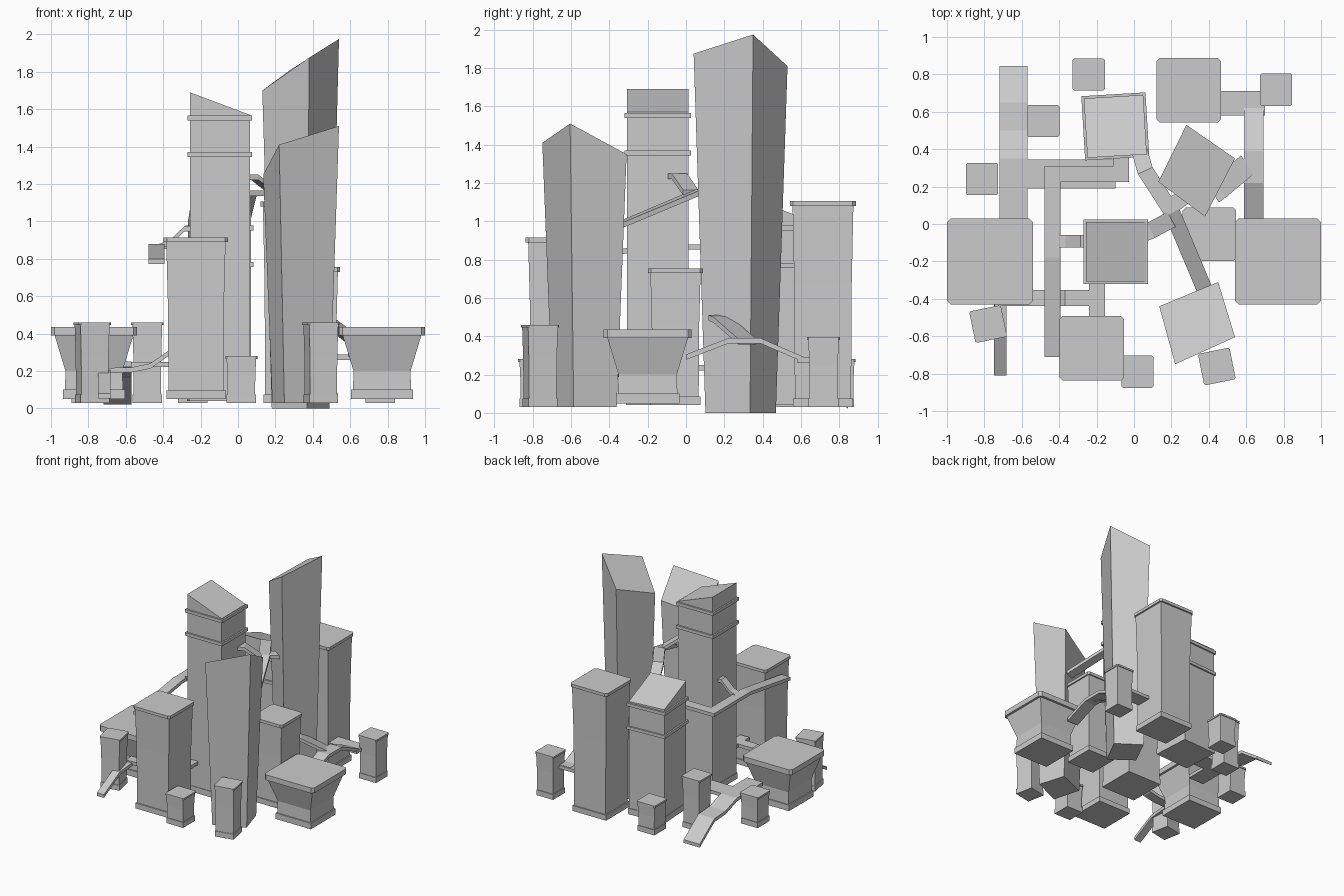
import bpy
from mathutils import Vector, Matrix

if "Cube" in bpy.data.objects:
    bpy.data.objects.remove(bpy.data.objects["Cube"])


def mesh_object(name, verts, faces):
    me = bpy.data.meshes.new(name)
    me.from_pydata(verts, [], faces)
    me.update()
    ob = bpy.data.objects.new(name, me)
    bpy.context.collection.objects.link(ob)
    return ob


def loft(name, rings):
    """Skin a stack of equal-length point rings and close both ends."""
    n = len(rings[0])
    verts = [p for r in rings for p in r]
    faces = [tuple(range(n))[::-1],
             tuple(range(n * (len(rings) - 1), n * len(rings)))]
    for k in range(len(rings) - 1):
        for i in range(n):
            j = (i + 1) % n
            faces.append((k * n + i, k * n + j, (k + 1) * n + j, (k + 1) * n + i))
    return mesh_object(name, verts, faces)


def square(cx, cy, size, z, rot=0.0, chamfer=0.0):
    h, c = size / 2, chamfer
    pts = [(h, h), (-h, h), (-h, -h), (h, -h)]
    if c:
        pts = [(h, h - c), (h - c, h), (c - h, h), (-h, h - c),
               (-h, c - h), (c - h, -h), (h - c, -h), (h, c - h)]
    m = Matrix.Rotation(rot, 2)
    return [(cx + (m @ Vector(p)).x, cy + (m @ Vector(p)).y, z) for p in pts]


def slab(name, cx, cy, size, z0, z1, rot=0.0, chamfer=0.0):
    return loft(name, [square(cx, cy, size, z, rot, chamfer) for z in (z0, z1)])


def capped_tower(name, cx, cy, size, z0, z1, rot=0.0):
    """Plinth, slightly flared shaft and overhanging cap."""
    cap = 0.025 if size > 0.2 else 0.015
    slab(name + "_plinth", cx, cy, size * 0.91, z0, z0 + 0.045, rot)
    loft(name + "_shaft", [square(cx, cy, size * s, z, rot) for s, z in
                           ((0.85, z0 + 0.045), (0.87, z0 + (z1 - z0) * 0.6), (0.92, z1 - cap))])
    slab(name + "_cap", cx, cy, size, z1 - cap, z1, rot, size * 0.05)


def banded_tower(name, cx, cy, size, rot, roof, bands):
    """Straight shaft with a sloping roof and projecting bands."""
    top = [(x, y, roof(x, y)) for x, y, _ in square(cx, cy, size, 0, rot)]
    loft(name + "_shaft", [square(cx, cy, size, 0.05, rot), top])
    slab(name + "_plinth", cx, cy, size * 1.03, 0.04, 0.09, rot)
    for i, z in enumerate(bands):
        slab(f"{name}_band_{i}", cx, cy, size * 1.08, z - 0.013, z + 0.013, rot)


def leaning_tower(name, top, scale, z0):
    """Four-sided tower that widens up to a slanted top."""
    cx = sum(p[0] for p in top) / 4
    cy = sum(p[1] for p in top) / 4
    base = [(cx + (x - cx) * scale, cy + (y - cy) * scale, z0) for x, y, _ in top]
    loft(name, [base, top])


def walkway(name, path, width, t=0.028):
    """Flat ribbon along a path, mitred in plan; z is the walking surface."""
    pts = [Vector(p) for p in path]
    dirs = [(b - a).xy.normalized() for a, b in zip(pts, pts[1:])]
    rings = []
    for i, p in enumerate(pts):
        d0, d1 = dirs[max(i - 1, 0)], dirs[min(i, len(dirs) - 1)]
        n0, n1 = Vector((-d0.y, d0.x)), Vector((-d1.y, d1.x))
        m = (n0 + n1).normalized()
        m = m * (width / 2 / m.dot(n0))
        rings.append([(p.x + s * m.x, p.y + s * m.y, p.z + h)
                      for s, h in ((1, 0), (1, -t), (-1, -t), (-1, 0))])
    loft(name, rings)


# flared bowl-shaped buildings, left and right
for side, x in (("left", -0.77), ("right", 0.77)):
    slab(side + "_bowl_plinth", x, -0.2, 0.33, 0.05, 0.1)
    loft(side + "_bowl_body", [square(x, -0.2, s, z) for s, z in
                               ((0.31, 0.1), (0.305, 0.2), (0.42, 0.39))])
    slab(side + "_bowl_cap", x, -0.2, 0.46, 0.39, 0.435, 0, 0.02)

# tall and medium capped blocks
capped_tower("front_block", -0.225, -0.665, 0.345, 0.05, 0.915)
capped_tower("back_block", 0.292, 0.715, 0.345, 0.03, 1.105)
capped_tower("middle_block", 0.403, -0.055, 0.285, 0.04, 0.755)

# small capped kiosks around the edge
kiosks = ((-0.242, 0.8, 0.28, 0), (-0.485, 0.55, 0.46, 0), (-0.812, 0.24, 0.29, 0),
          (-0.78, -0.535, 0.46, 0.2), (0.443, -0.762, 0.46, 0.2),
          (0.018, -0.79, 0.28, 0), (0.76, 0.718, 0.395, 0))
for i, (x, y, h, r) in enumerate(kiosks):
    capped_tower(f"kiosk_{i}", x, y, 0.172, 0.03, h, r)

# banded towers with sloping roofs
banded_tower("centre_tower", -0.097, -0.148, 0.32, 0,
             lambda x, y: 1.57 + (0.063 - x) * 0.375, (1.357, 1.552))
banded_tower("rear_tower", -0.1, 0.522, 0.318, 0.06,
             lambda x, y: 1.115 - (y - 0.35) * 0.37, (0.77, 0.965))

# leaning towers
leaning_tower("tall_leaning_tower", [(0.54, 0.35, 1.975), (0.28, 0.53, 1.81),
                                     (0.13, 0.225, 1.7), (0.38, 0.04, 1.875)], 0.75, 0.0)
leaning_tower("front_leaning_tower", [(0.54, -0.605, 1.51), (0.45, -0.31, 1.35),
                                      (0.135, -0.44, 1.25), (0.22, -0.75, 1.41)], 0.76, 0.03)

# ground level walkways on the left
walkway("left_ramp", [(-0.645, 0.845, 0.05), (-0.645, 0.65, 0.19), (-0.645, 0.5, 0.2),
                      (-0.645, 0.35, 0.25), (-0.645, 0, 0.25)], 0.15)
walkway("left_branch", [(-0.6, 0.268, 0.249), (-0.1, 0.268, 0.249)], 0.155)
walkway("front_ramp", [(-0.715, -0.81, 0.08), (-0.715, -0.6, 0.19), (-0.715, -0.38, 0.21)], 0.065)
walkway("front_path", [(-0.745, -0.395, 0.215), (-0.57, -0.395, 0.22), (-0.47, -0.395, 0.24),
                       (-0.37, -0.395, 0.31), (-0.155, -0.395, 0.31)], 0.085)
walkway("front_link", [(-0.198, -0.28, 0.309), (-0.198, -0.5, 0.309)], 0.085)

# high walkway on the left with a link up to the centre tower
walkway("high_walkway", [(-0.435, -0.71, 0.8), (-0.435, -0.18, 0.88), (-0.435, 0.268, 0.88),
                         (-0.068, 0.268, 0.88), (-0.068, 0.38, 0.88)], 0.085)
walkway("high_link", [(-0.42, -0.092, 0.88), (-0.365, -0.092, 0.9), (-0.285, -0.092, 0.975),
                      (-0.24, -0.092, 0.975)], 0.065)

# right hand walkway and its links
walkway("right_walkway", [(0.64, 0, 0.305), (0.64, 0.22, 0.39), (0.64, 0.39, 0.39),
                          (0.64, 0.62, 0.29), (0.64, 0.7, 0.29)], 0.105)
walkway("right_cross_path", [(0.44, 0.645, 0.288), (0.7, 0.645, 0.288)], 0.13)
walkway("right_link", [(0.61, 0.32, 0.385), (0.455, 0.19, 0.5), (0.42, 0.165, 0.51)], 0.12)

# sky bridge between the tall towers
walkway("sky_bridge", [(0.03, 0.39, 1.05), (0.06, 0.285, 1.165), (0.205, 0.06, 1.165),
                       (0.39, -0.38, 0.98)], 0.085)
walkway("sky_link", [(0.04, -0.055, 1.25), (0.09, -0.035, 1.25), (0.2, 0.025, 1.164)], 0.09)
walkway("sky_spur", [(0.18, 0.08, 1.16), (0.3, 0.17, 1.16)], 0.085)
